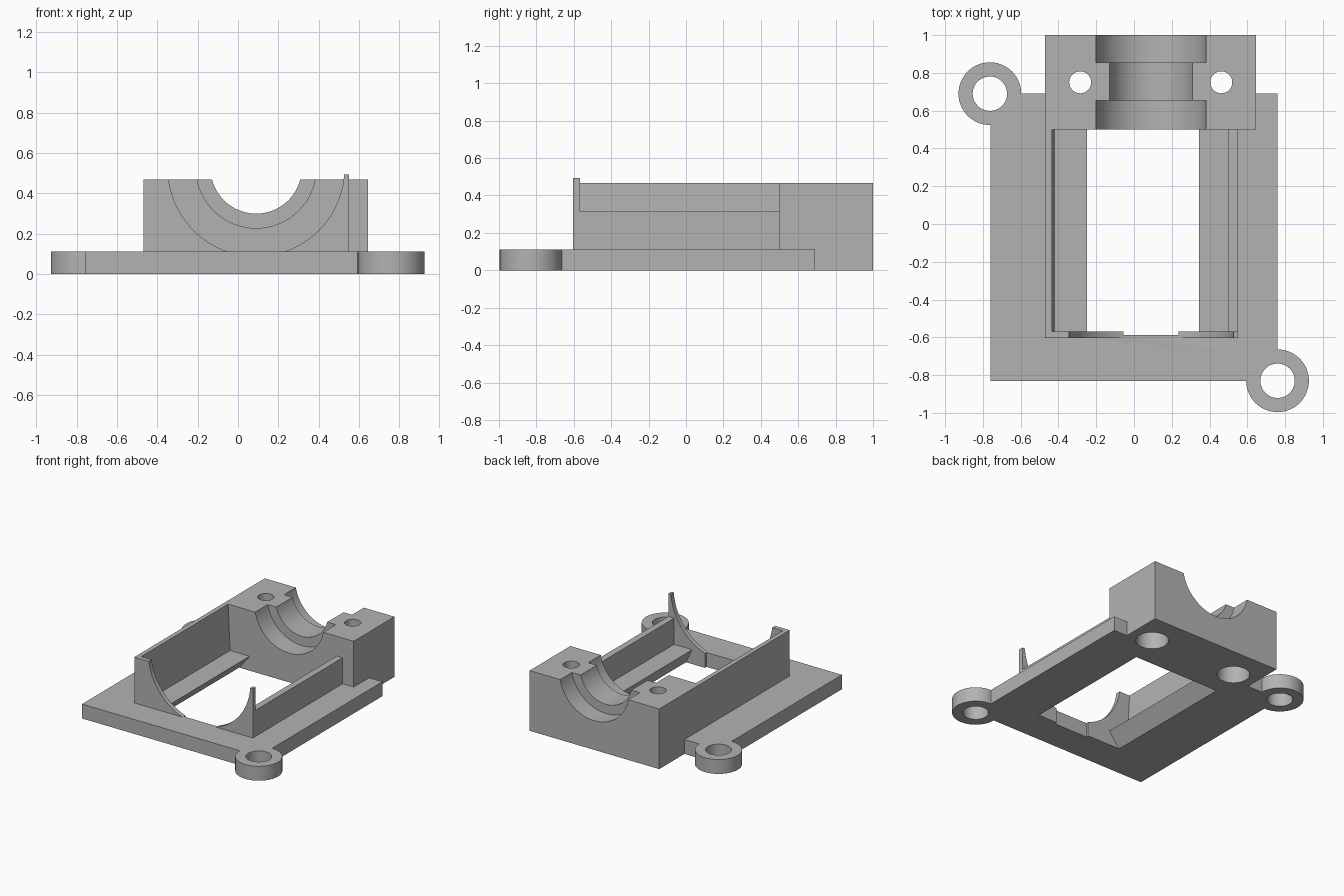
import bpy, bmesh, math
from mathutils import Matrix, Vector

old = bpy.data.objects.get("Cube")
if old:
    bpy.data.objects.remove(old, do_unlink=True)

grey = bpy.data.materials.new("plain grey")
grey.use_nodes = True
colour = (0.45, 0.45, 0.45, 1)
grey.diffuse_color = colour
grey.node_tree.nodes["Principled BSDF"].inputs["Base Color"].default_value = colour

PLATE, TOP = 0.112, 0.468        # main heights
AXIS_X, AXIS_Z = 0.09, 0.525     # cradle axis
WALL_FRONT, WALL_BACK, BLOCK = -0.603, -0.568, 0.5


def to_object(name, bm):
    bmesh.ops.recalc_face_normals(bm, faces=bm.faces)
    mesh = bpy.data.meshes.new(name)
    bm.to_mesh(mesh)
    bm.free()
    mesh.materials.append(grey)
    obj = bpy.data.objects.new(name, mesh)
    bpy.context.collection.objects.link(obj)
    return obj


def profile(name, points, y0, y1):
    """Extrude an x-z outline along y."""
    bm = bmesh.new()
    face = bm.faces.new([bm.verts.new((x, y0, z)) for x, z in points])
    new = bmesh.ops.extrude_face_region(bm, geom=[face])["geom"]
    verts = [v for v in new if isinstance(v, bmesh.types.BMVert)]
    bmesh.ops.translate(bm, verts=verts, vec=(0, y1 - y0, 0))
    return to_object(name, bm)


def box(name, x0, x1, y0, y1, z0, z1):
    return profile(name, [(x0, z0), (x1, z0), (x1, z1), (x0, z1)], y0, y1)


def cylinder(name, radius, start, end, sides=64):
    a, b = Vector(start), Vector(end)
    turn = (b - a).to_track_quat('Z', 'Y').to_matrix().to_4x4()
    bm = bmesh.new()
    bmesh.ops.create_cone(bm, cap_ends=True, segments=sides, radius1=radius,
                          radius2=radius, depth=(b - a).length,
                          matrix=Matrix.Translation((a + b) / 2) @ turn)
    return to_object(name, bm)


def combine(target, tool, operation):
    mod = target.modifiers.new(operation.lower(), 'BOOLEAN')
    mod.operation, mod.solver, mod.object = operation, 'EXACT', tool
    bpy.ops.object.select_all(action='DESELECT')
    bpy.context.view_layer.objects.active = target
    target.select_set(True)
    bpy.ops.object.modifier_apply(modifier=mod.name)
    bpy.data.objects.remove(tool, do_unlink=True)


def cradle(radius, y0, y1):
    return cylinder("cradle_cutter", radius, (AXIS_X, y0, AXIS_Z), (AXIS_X, y1, AXIS_Z), 96)


# Base plate and bearing block
frame = box("mounting_frame", -0.76, 0.76, -0.83, 0.69, 0, PLATE)
combine(frame, box("bearing_block", -0.47, 0.645, BLOCK, 1.0, 0, TOP), 'UNION')

# Mounting ears on opposite corners
ears = [(-0.763, 0.69), (0.76, -0.83)]
for x, y in ears:
    combine(frame, cylinder("ear", 0.166, (x, y, 0), (x, y, PLATE)), 'UNION')

# Side walls, the right one with a leaning inner face
right_wall = [(-0.47, 0.05), (-0.418, 0.05), (-0.418, PLATE), (-0.435, TOP), (-0.47, TOP)]
combine(frame, profile("right_wall", right_wall, WALL_FRONT, BLOCK + 0.03), 'UNION')
combine(frame, box("left_wall", 0.5, 0.55, WALL_FRONT, BLOCK + 0.03, 0.05, 0.315), 'UNION')

# Front wall with its round cutout, ending in a thin spike
for x0, x1, top in [(-0.47, AXIS_X, TOP), (AXIS_X, 0.55, 0.494)]:
    wall = box("front_wall", x0, x1, WALL_FRONT, WALL_BACK, 0.05, top)
    combine(wall, cradle(0.438, -0.7, -0.4), 'DIFFERENCE')
    combine(frame, wall, 'UNION')

# Window with undercut sides, and the shallow notch at its front
window = [(-0.385, -0.056), (0.425, -0.056), (0.305, 0.168), (-0.205, 0.168)]
window[2] = (0.317, 0.168)
combine(frame, profile("window_cutter", window, WALL_BACK, BLOCK), 'DIFFERENCE')
combine(frame, box("notch_cutter", -0.055, 0.235, -0.588, -0.5, -0.05, 0.15), 'DIFFERENCE')

# Stepped round cradle in the block
for radius, y0, y1 in [(0.226, 0.4, 1.1), (0.298, 0.4, 0.655), (0.298, 0.855, 1.1)]:
    combine(frame, cradle(radius, y0, y1), 'DIFFERENCE')

# Ear holes, and screw holes with wide recesses underneath
for x, y in ears:
    combine(frame, cylinder("ear_hole", 0.091, (x, y, -0.1), (x, y, 0.2)), 'DIFFERENCE')
for x in (-0.285, 0.462):
    combine(frame, cylinder("screw_hole", 0.058, (x, 0.75, -0.1), (x, 0.75, 0.6)), 'DIFFERENCE')
    combine(frame, cylinder("screw_recess", 0.115, (x, 0.75, -0.1), (x, 0.75, 0.2)), 'DIFFERENCE')

bpy.ops.object.select_all(action='DESELECT')
bpy.context.view_layer.objects.active = frame
frame.select_set(True)
bpy.ops.object.shade_smooth_by_angle(angle=math.radians(30))
